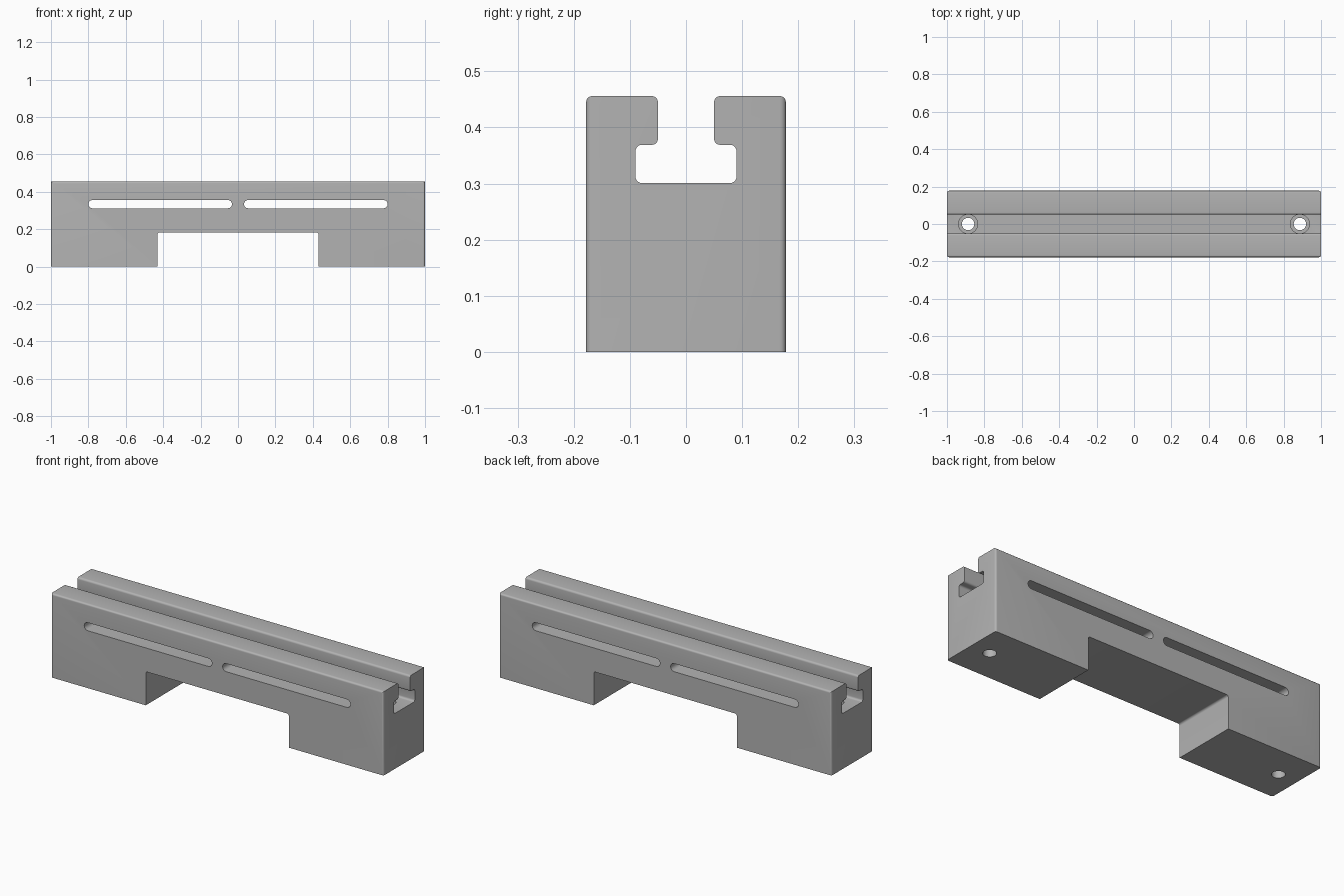
import bpy, bmesh, math

cube = bpy.data.objects.get("Cube")
if cube:
    bpy.data.objects.remove(cube, do_unlink=True)

HALF_W, HEIGHT, R = 0.178, 0.456, 0.011

grey = bpy.data.materials.new("plain_grey")
grey.use_nodes = True
colour = (0.45, 0.45, 0.45, 1)
grey.diffuse_color = colour
grey.node_tree.nodes["Principled BSDF"].inputs["Base Color"].default_value = colour


def extrude(name, outline, to_point, direction, rounded=None, radius=R):
    """Extrude an outline to a solid and round the edges picked by a rule."""
    bm = bmesh.new()
    face = bm.faces.new([bm.verts.new(to_point(a, b)) for a, b in outline])
    made = bmesh.ops.extrude_face_region(bm, geom=[face])["geom"]
    bmesh.ops.translate(bm, vec=direction,
                        verts=[v for v in made if isinstance(v, bmesh.types.BMVert)])
    bmesh.ops.recalc_face_normals(bm, faces=bm.faces[:])
    if rounded:
        bmesh.ops.bevel(bm, geom=[e for e in bm.edges if rounded(e.verts[0].co, e.verts[1].co)],
                        offset=radius, segments=5, profile=0.5, affect='EDGES')
    mesh = bpy.data.meshes.new(name)
    bm.to_mesh(mesh)
    bm.free()
    mesh.materials.append(grey)
    obj = bpy.data.objects.new(name, mesh)
    bpy.context.collection.objects.link(obj)
    return obj


def block_edge(a, b):
    along = abs(a.x - b.x) > 1 and a.z > 0.01
    corner = abs(a.z - b.z) > 0.4 and abs(a.y) > 0.17
    return along or corner


# Rail body with a T-shaped channel along its top
half = [(HALF_W, 0), (HALF_W, HEIGHT), (0.05, HEIGHT),
        (0.05, 0.369), (0.09, 0.369), (0.09, 0.301)]
outline = half + [(-y, z) for y, z in reversed(half)]
rail = extrude("rail_body", outline, lambda y, z: (-1, y, z), (2, 0, 0), block_edge)

# Gap between the two feet, with small fillets at the top
gap = [(-0.43, -0.1), (0.43, -0.1), (0.43, 0.183), (-0.43, 0.183)]
cutters = [extrude("foot_gap_cutter", gap, lambda x, z: (x, -0.3, z), (0, 0.6, 0),
                   lambda a, b: abs(a.y - b.y) > 0.5 and a.z > 0.1)]


def circle(radius, cx=0, start=0, turn=2 * math.pi, steps=40):
    return [(cx + radius * math.cos(start + turn * i / steps),
             radius * math.sin(start + turn * i / steps)) for i in range(steps)]


for side in (-1, 1):
    # Long round-ended slot through both walls
    r, mid, reach = 0.022, side * 0.416, 0.362
    slot = []
    for end in (1, -1):
        slot += circle(r, mid + end * reach, -end * math.pi / 2, math.pi * 15 / 14, 15)
    cutters.append(extrude("slot_cutter", slot, lambda x, z: (x, -0.3, z + 0.334), (0, 0.6, 0)))
    # Bolt hole through the foot, with a wider seat for the head
    for name, radius, low in (("bolt_hole_cutter", 0.033, -0.1), ("bolt_seat_cutter", 0.051, 0.24)):
        top = 0.335
        cutters.append(extrude(name, circle(radius, side * 0.887),
                               lambda x, y: (x, y, low), (0, 0, top - low)))

# Cut everything out of the body
bpy.context.view_layer.objects.active = rail
rail.select_set(True)
for cutter in cutters:
    cutter.hide_render = True
    mod = rail.modifiers.new("cut", 'BOOLEAN')
    mod.operation, mod.solver, mod.object = 'DIFFERENCE', 'EXACT', cutter
    bpy.ops.object.modifier_apply(modifier=mod.name)
    bpy.data.objects.remove(cutter, do_unlink=True)

bpy.ops.object.shade_smooth_by_angle(angle=math.radians(30))
